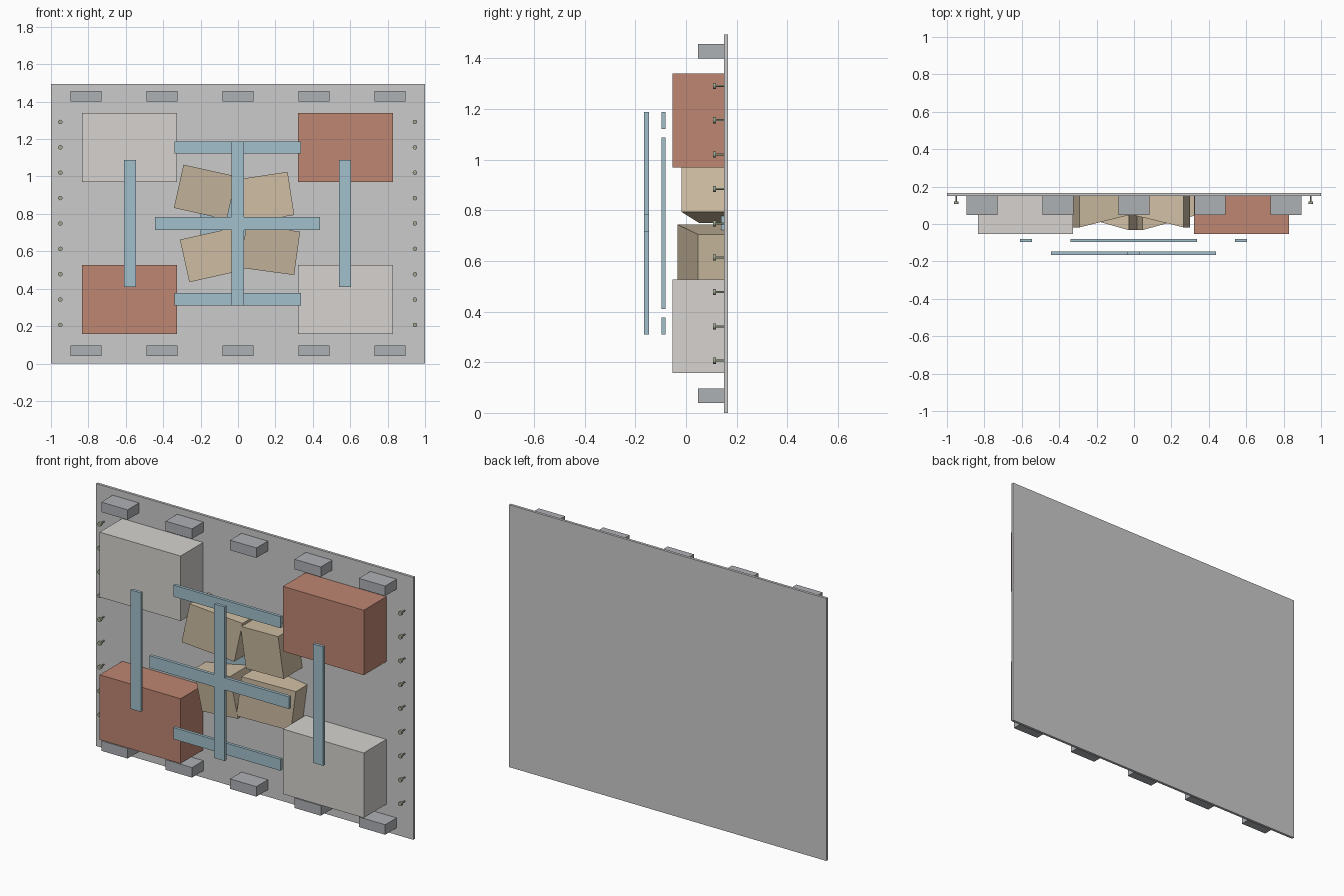
import bpy, math
from mathutils import Vector

if "Cube" in bpy.data.objects:
    bpy.data.objects.remove(bpy.data.objects["Cube"])

def material(name, rgb):
    m = bpy.data.materials.new(name)
    m.diffuse_color = (*rgb, 1)
    m.use_nodes = True
    m.node_tree.nodes["Principled BSDF"].inputs["Base Color"].default_value = m.diffuse_color
    return m

BLUE = material("blue", (0.36, 0.53, 0.60))
RED = material("red", (0.52, 0.24, 0.17))
PALE = material("pale", (0.67, 0.65, 0.62))
TAN = material("tan", (0.63, 0.52, 0.37))
GREY = material("block_grey", (0.42, 0.44, 0.46))
OLIVE = material("olive", (0.35, 0.40, 0.29))

def add_mesh(name, verts, faces, mat=None):
    me = bpy.data.meshes.new(name)
    me.from_pydata(verts, [], faces)
    ob = bpy.data.objects.new(name, me)
    bpy.context.collection.objects.link(ob)
    if mat:
        me.materials.append(mat)
    return ob

FACES = [(0, 1, 2, 3), (7, 6, 5, 4), (0, 4, 5, 1),
         (1, 5, 6, 2), (2, 6, 7, 3), (3, 7, 4, 0)]

def box(name, x0, x1, y0, y1, z0, z1, mat=None):
    quad = [(x0, z0), (x1, z0), (x1, z1), (x0, z1)]
    verts = [(x, y, z) for y in (y0, y1) for x, z in quad]
    return add_mesh(name, verts, FACES, mat)

def wedge(name, corner, angle, up, y_left, y_right):
    """Block turned about y, its front face sloping from y_left to y_right.
    corner is the lower left corner as seen from the front."""
    a = math.radians(angle)
    u = Vector((math.cos(a), math.sin(a))) * 0.29
    v = Vector((-math.sin(a), math.cos(a))) * up
    c = Vector(corner)
    quad = [c, c + u, c + u + v, c + v]
    fronts = (y_left, y_right, y_right, y_left)
    verts = [(p.x, y, p.y) for p, y in zip(quad, fronts)]
    verts += [(p.x, 0.15, p.y) for p in quad]
    return add_mesh(name, verts, FACES, TAN)

def rod(name, x, z, y0, y1, r, mat):
    bpy.ops.mesh.primitive_cylinder_add(vertices=12, radius=r, depth=y1 - y0,
                                        location=(x, (y0 + y1) / 2, z),
                                        rotation=(math.pi / 2, 0, 0))
    ob = bpy.context.object
    ob.name = name
    ob.data.materials.append(mat)
    bpy.ops.object.shade_smooth_by_angle()

# Backing panel
box("back_panel", -1, 1, 0.15, 0.165, 0, 1.495)

# Rows of small blocks along the top and bottom
for z0 in (0.04, 1.4):
    for i in range(-2, 3):
        x = i * 0.406
        box("edge_block", x - 0.083, x + 0.083, 0.047, 0.15, z0, z0 + 0.057, GREY)

# Four large corner boxes, coloured on the diagonal
for x0, z0, mat in ((-0.835, 0.97, PALE), (0.32, 0.97, RED),
                    (-0.835, 0.157, RED), (0.32, 0.157, PALE)):
    box("corner_box", x0, x0 + 0.51, -0.053, 0.15, z0, z0 + 0.37, mat)

# Tilted central wedges over a thin plate
wedge("upper_left_wedge", (-0.343, 0.832), -12.5, 0.237, -0.018, 0.052)
wedge("upper_right_wedge", (0.014, 0.75), 8.7, 0.234, 0.052, -0.018)
wedge("lower_left_wedge", (-0.26, 0.435), 12.5, 0.233, 0.047, -0.033)
wedge("lower_right_wedge", (0.013, 0.512), -7.7, 0.234, -0.033, 0.047)
box("centre_plate", -0.2, 0.2, 0.138, 0.15, 0.55, 0.95, BLUE)

# Front cross of two bars
box("cross_upright", -0.035, 0.032, -0.165, -0.147, 0.31, 1.188, BLUE)
for side, x0, x1 in (("left", -0.443, -0.035), ("right", 0.032, 0.438)):
    box("cross_arm_" + side, x0, x1, -0.165, -0.147, 0.715, 0.784, BLUE)

# Second layer of bars behind the cross
for z0 in (0.31, 1.122):
    box("level_bar", -0.34, 0.336, -0.097, -0.08, z0, z0 + 0.066, BLUE)
for x0 in (-0.61, 0.54):
    box("upright_bar", x0, x0 + 0.065, -0.097, -0.08, 0.41, 1.088, BLUE)

# Pegs down both sides
for x in (-0.95, 0.946):
    for i in range(9):
        z = 0.206 + i * 0.1357
        rod("peg_stem", x, z, 0.118, 0.152, 0.004, OLIVE)
        rod("peg_head", x, z, 0.106, 0.119, 0.012, OLIVE)
